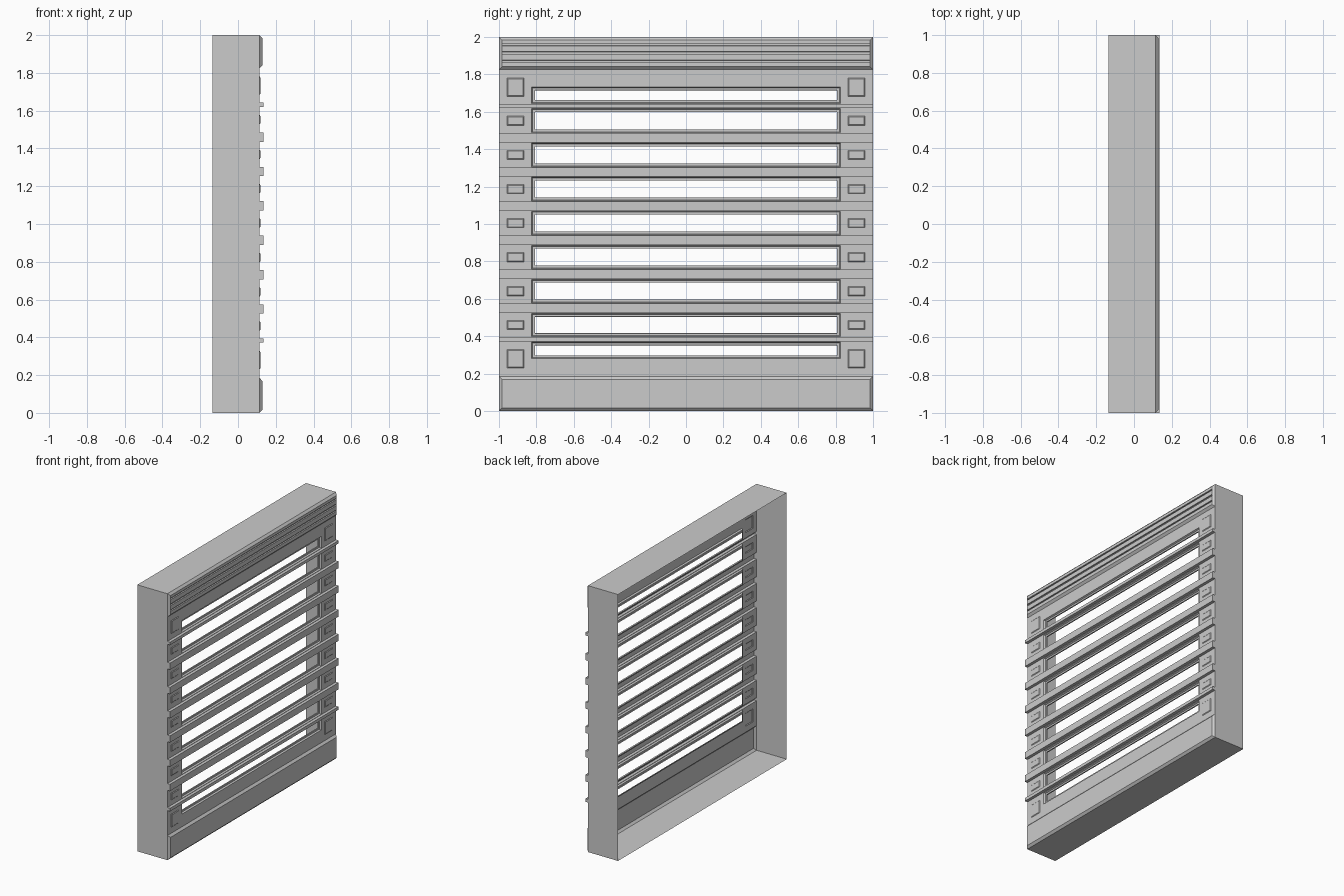
import bpy, bmesh

if "Cube" in bpy.data.objects:
    bpy.data.objects.remove(bpy.data.objects["Cube"])

BACK, FACE, FASCIA, SLAT = -0.136, 0.114, 0.129, 0.136


def rect(x, y0, y1, z0, z1):
    return [(x, y0, z0), (x, y1, z0), (x, y1, z1), (x, y0, z1)]


def shrink(r, d, x):
    return rect(x, r[0][1] + d, r[1][1] - d, r[0][2] + d, r[2][2] - d)


def cap(bm, r):
    bm.faces.new([bm.verts.new(p) for p in r])


def ring(bm, a, b):
    """Four faces joining rectangle a to rectangle b."""
    for i in range(4):
        j = (i + 1) % 4
        cap(bm, [a[i], a[j], b[j], b[i]])


def finish(bm, name):
    bmesh.ops.remove_doubles(bm, verts=bm.verts, dist=0.0002)
    mesh = bpy.data.meshes.new(name)
    bm.to_mesh(mesh)
    bm.free()
    obj = bpy.data.objects.new(name, mesh)
    bpy.context.collection.objects.link(obj)


# open-backed outer casing
bm = bmesh.new()
ring(bm, rect(BACK, -1, 1, 0, 2), rect(FACE, -1, 1, 0, 2))
finish(bm, "outer_casing")

# bevelled bottom fascia
bm = bmesh.new()
base = rect(FACE, -1, 1, 0, 0.185)
front = shrink(base, 0.016, FASCIA)
ring(bm, base, front)
cap(bm, front)
finish(bm, "bottom_fascia")

# bevelled top fascia with horizontal grooves
bm = bmesh.new()
base = rect(FACE, -1, 1, 1.825, 2)
front = shrink(base, 0.016, FASCIA)
ring(bm, base, front)
y0, y1, z, top = front[0][1], front[1][1], front[0][2], front[2][2]
for g0, g1 in ((1.866, 1.876), (1.908, 1.921), (1.953, 1.963)):
    cap(bm, rect(FASCIA, y0, y1, z, g0))
    groove = rect(FASCIA, y0, y1, g0, g1)
    floor = shrink(groove, 0.001, FASCIA - 0.009)
    ring(bm, groove, floor)
    cap(bm, floor)
    z = g1
cap(bm, rect(FASCIA, y0, y1, z, top))
finish(bm, "top_fascia")

# projecting slats, hollow at the back
slats = [(0.372, 0.395)]
slats += [(0.525 + 0.182 * i, 0.575 + 0.182 * i) for i in range(6)]
slats += [(1.62, 1.642)]
bm = bmesh.new()
for a, b in slats:
    front = rect(SLAT, -1, 1, a, b)
    ring(bm, rect(FACE, -1, 1, a, b), front)
    cap(bm, front)
finish(bm, "slats")

# face panel sections: recessed window openings and raised side pads
zones = list(zip([0.185] + [s[1] for s in slats], [s[0] for s in slats] + [1.825]))
bm = bmesh.new()
for i, (a, b) in enumerate(zones):
    mid = (a + b) / 2
    win, pad = (a + 0.003, b - 0.003), (mid - 0.025, mid + 0.025)
    if i == 0:
        win, pad = (0.28, 0.369), (0.23, 0.328)
    elif i == len(zones) - 1:
        win, pad = (1.645, 1.733), (1.683, 1.781)
    outer = rect(FACE, -0.825, 0.825, *win)
    lip = shrink(outer, 0.005, FACE - 0.012)
    opening = shrink(outer, 0.017, FACE - 0.012)
    ring(bm, rect(FACE, -0.84, 0.84, a, b), outer)
    ring(bm, outer, lip)
    ring(bm, lip, opening)
    ring(bm, opening, shrink(outer, 0.018, FACE - 0.02))
    for y0, y1, p0, p1 in ((-1, -0.84, -0.957, -0.866), (0.84, 1, 0.866, 0.957)):
        edge = rect(FACE, p0, p1, *pad)
        raised = shrink(edge, 0.005, FACE + 0.004)
        ring(bm, rect(FACE, y0, y1, a, b), edge)
        ring(bm, edge, raised)
        cap(bm, raised)
finish(bm, "face_panel")
